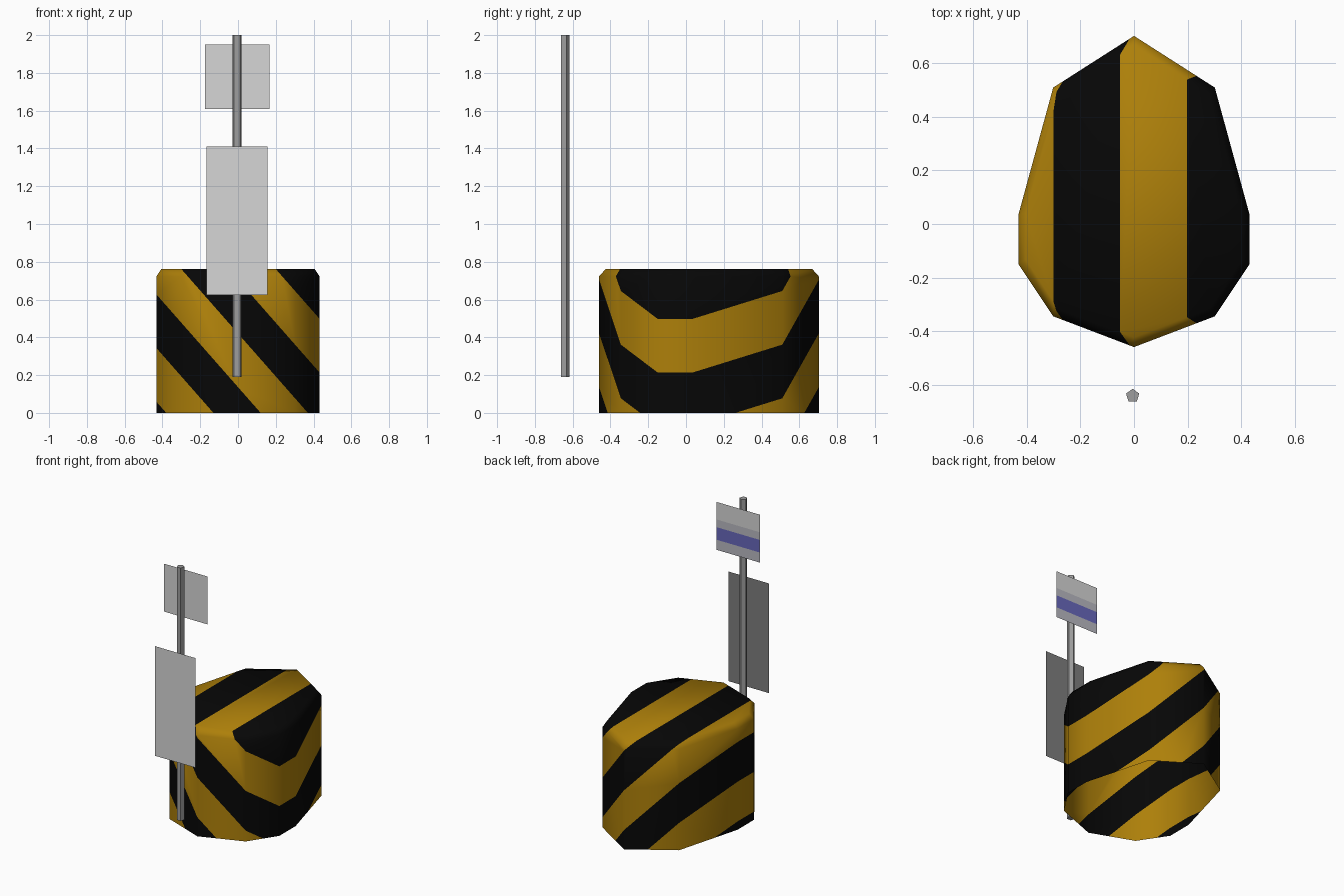
import bpy, bmesh, math
from mathutils import Vector

if "Cube" in bpy.data.objects:
    bpy.data.objects.remove(bpy.data.objects["Cube"])


def material(name, rgb):
    m = bpy.data.materials.new(name)
    m.diffuse_color = (*rgb, 1)
    m.use_nodes = True
    m.node_tree.nodes["Principled BSDF"].inputs["Base Color"].default_value = m.diffuse_color
    return m


YELLOW = material("hazard yellow", (0.42, 0.215, 0.003))
BLACK = material("hazard black", (0.002, 0.002, 0.002))
STEEL = material("pole grey", (0.34, 0.34, 0.34))
LIGHT = material("sign light grey", (0.67, 0.67, 0.67))
DARK = material("sign back dark grey", (0.21, 0.21, 0.21))
MID = material("sign mid grey", (0.49, 0.49, 0.54))
BLUE = material("sign blue", (0.14, 0.14, 0.50))


def finish(name, bm, mats):
    me = bpy.data.meshes.new(name)
    bm.to_mesh(me)
    bm.free()
    for m in mats:
        me.materials.append(m)
    ob = bpy.data.objects.new(name, me)
    bpy.context.collection.objects.link(ob)
    return ob


def cut(bm, co, no):
    geom = bm.verts[:] + bm.edges[:] + bm.faces[:]
    bmesh.ops.bisect_plane(bm, geom=geom, dist=1e-5, plane_co=co, plane_no=no)


# Barrier body: hollow shell, mirrored ten-sided outline, chamfered top, open bottom
half = [(0, -0.46), (0.302, -0.345), (0.432, -0.15), (0.432, 0.035), (0.302, 0.51), (0, 0.703)]
outline = half + [(-x, y) for x, y in reversed(half[1:-1])]
bm = bmesh.new()
rings = [[bm.verts.new((x * s, 0.12 + (y - 0.12) * s, z)) for x, y in outline]
         for z, s in ((0, 1), (0.723, 1), (0.763, 0.938))]
n = len(outline)
for a, b in zip(rings, rings[1:]):
    for i in range(n):
        j = (i + 1) % n
        bm.faces.new((a[i], a[j], b[j], b[i]))
bm.faces.new(rings[-1])

# Diagonal hazard stripes: cut by parallel slanted planes, alternate colours
slant = Vector((1, 0, 0.88))
START, STEP = -0.13, 0.25
for k in range(-1, 5):
    cut(bm, (START + k * STEP, 0, 0), slant)
for f in bm.faces:
    u = f.calc_center_median().dot(slant)
    f.material_index = 1 if math.floor((u - START) / STEP) % 2 == 0 else 0
body = finish("barrier_body", bm, [YELLOW, BLACK])
bpy.context.view_layer.objects.active = body
body.select_set(True)
bpy.ops.object.shade_smooth_by_angle(angle=math.radians(70))
body.select_set(False)

# Five-sided sign pole
bm = bmesh.new()
ends = []
for z in (0.19, 2.0):
    ends.append([bm.verts.new((-0.005 + 0.026 * math.cos(math.radians(90 + 72 * i)),
                               -0.642 + 0.026 * math.sin(math.radians(90 + 72 * i)), z))
                 for i in range(5)])
for i in range(5):
    j = (i + 1) % 5
    bm.faces.new((ends[0][i], ends[0][j], ends[1][j], ends[1][i]))
bm.faces.new(ends[0][::-1])
bm.faces.new(ends[1])
finish("sign_pole", bm, [STEEL])


# Flat sign sheets: a light front, and a back in coloured bands from the bottom up
def sheet(name, width, y, levels, bands, facing):
    bm = bmesh.new()
    x0, x1 = -0.005 - width / 2, -0.005 + width / 2
    mats = list(dict.fromkeys(bands))
    for z0, z1, m in zip(levels, levels[1:], bands):
        corners = [(x0, z0), (x1, z0), (x1, z1), (x0, z1)][::-facing]
        f = bm.faces.new([bm.verts.new((x, y, z)) for x, z in corners])
        f.material_index = mats.index(m)
    bmesh.ops.remove_doubles(bm, verts=bm.verts[:], dist=1e-5)
    return finish(name, bm, mats)


sheet("lower_sign_front", 0.322, -0.703, [0.625, 1.409], [LIGHT], -1)
sheet("lower_sign_back", 0.322, -0.702, [0.625, 1.409], [DARK], 1)
sheet("upper_sign_front", 0.342, -0.583, [1.608, 1.95], [LIGHT], -1)
sheet("upper_sign_back", 0.342, -0.582, [1.608, 1.68, 1.77, 1.825, 1.95],
      [MID, BLUE, MID, LIGHT], 1)
